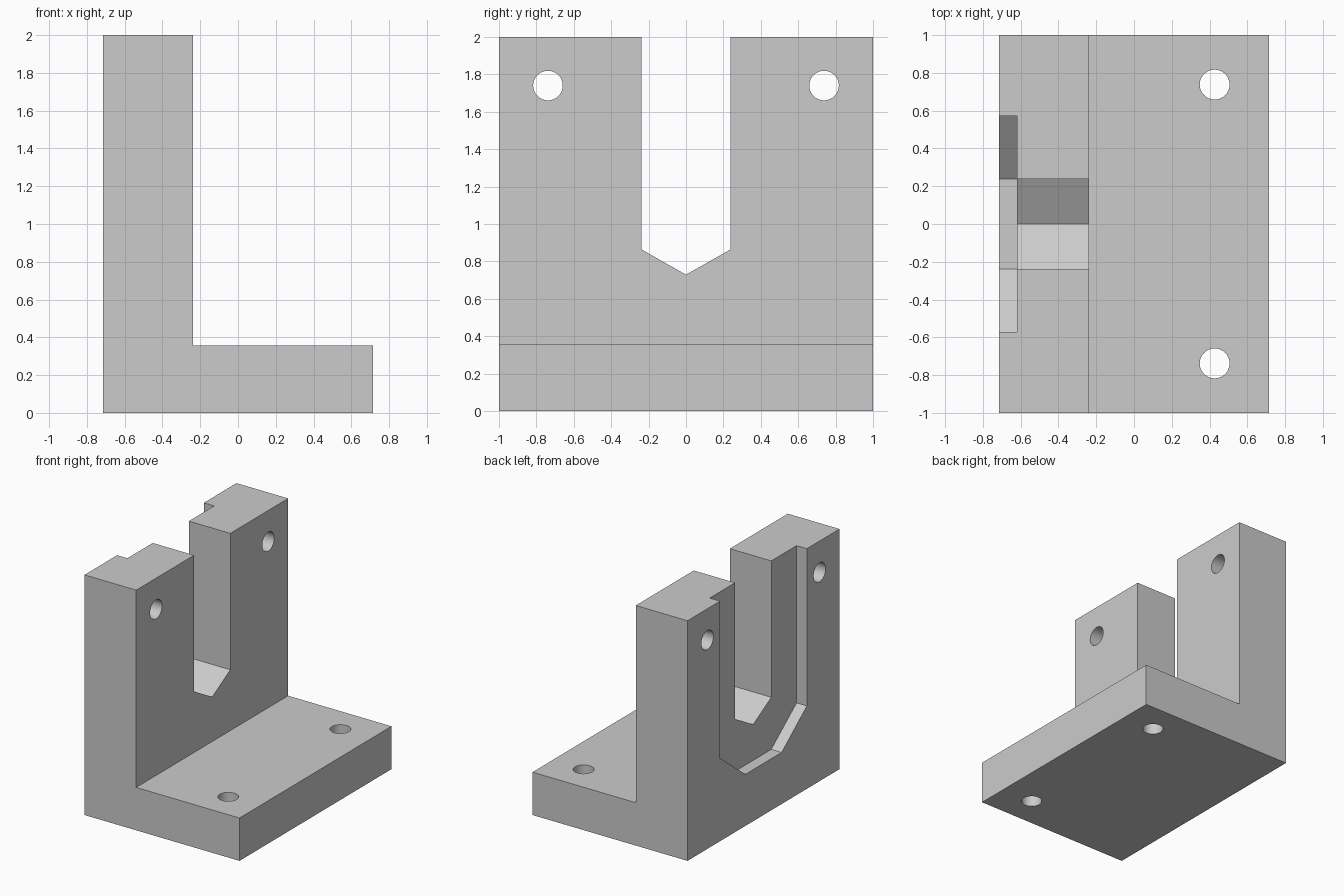
import bpy, bmesh, math
from mathutils import Vector, Matrix

cube = bpy.data.objects.get("Cube")
if cube:
    bpy.data.objects.remove(cube, do_unlink=True)

# Main dimensions
HALF_X, HALF_Y, TOP = 0.714, 1.0, 2.0
WALL_X, BASE_Z, RECESS_X = -0.238, 0.357, -0.619
SLOT, RECESS = 0.238, 0.571
HOLE_R, HOLE_Y = 0.079, 0.738

grey = bpy.data.materials.new("plain_grey")
grey.use_nodes = True
grey.diffuse_color = (0.6, 0.6, 0.6, 1)
grey.node_tree.nodes["Principled BSDF"].inputs["Base Color"].default_value = (0.6, 0.6, 0.6, 1)


def make_object(name, bm):
    bmesh.ops.recalc_face_normals(bm, faces=bm.faces)
    mesh = bpy.data.meshes.new(name)
    bm.to_mesh(mesh)
    bm.free()
    mesh.materials.append(grey)
    obj = bpy.data.objects.new(name, mesh)
    bpy.context.collection.objects.link(obj)
    return obj


def prism(name, points, offset):
    """Extrude a flat outline along an offset."""
    bm = bmesh.new()
    face = bm.faces.new([bm.verts.new(p) for p in points])
    new = bmesh.ops.extrude_face_region(bm, geom=[face])["geom"]
    bmesh.ops.translate(bm, vec=Vector(offset),
                        verts=[g for g in new if isinstance(g, bmesh.types.BMVert)])
    return make_object(name, bm)


def hole(name, centre, length, turn):
    bm = bmesh.new()
    matrix = Matrix.Translation(centre) @ Matrix.Rotation(turn, 4, "Y")
    bmesh.ops.create_cone(bm, cap_ends=True, segments=48, radius1=HOLE_R,
                          radius2=HOLE_R, depth=length, matrix=matrix)
    return make_object(name, bm)


# L-shaped bracket body
profile = [(-HALF_X, 0), (HALF_X, 0), (HALF_X, BASE_Z),
           (WALL_X, BASE_Z), (WALL_X, TOP), (-HALF_X, TOP)]
bracket = prism("angle_bracket", [(x, -HALF_Y, z) for x, z in profile], (0, 2 * HALF_Y, 0))

# Slot with a V floor, right through the wall
slot = [(-SLOT, 2.2), (-SLOT, 0.864), (0, 0.729), (SLOT, 0.864), (SLOT, 2.2)]
cutters = [prism("slot_cutter", [(-0.9, y, z) for y, z in slot], (0.8, 0, 0))]

# Shallow recess around the slot on the outer face
recess = [(-RECESS, 2.2), (-RECESS, 0.69), (-SLOT, 0.43),
          (SLOT, 0.43), (RECESS, 0.69), (RECESS, 2.2)]
cutters.append(prism("recess_cutter", [(-0.9, y, z) for y, z in recess], (RECESS_X + 0.9, 0, 0)))

# Mounting holes, in pairs through the wall and the base
for side in (-1, 1):
    cutters.append(hole("wall_hole_cutter", (-0.48, side * HOLE_Y, 1.74), 0.8, math.pi / 2))
    cutters.append(hole("base_hole_cutter", (0.427, side * HOLE_Y, 0.18), 0.8, 0))

bpy.context.view_layer.objects.active = bracket
for cutter in cutters:
    mod = bracket.modifiers.new(cutter.name, "BOOLEAN")
    mod.operation = "DIFFERENCE"
    mod.solver = "EXACT"
    mod.object = cutter
    bpy.ops.object.modifier_apply(modifier=mod.name)
for cutter in cutters:
    bpy.data.objects.remove(cutter, do_unlink=True)

# Round holes smooth, edges sharp
bpy.ops.object.select_all(action="DESELECT")
bracket.select_set(True)
bpy.ops.object.shade_smooth_by_angle(angle=math.radians(25))
